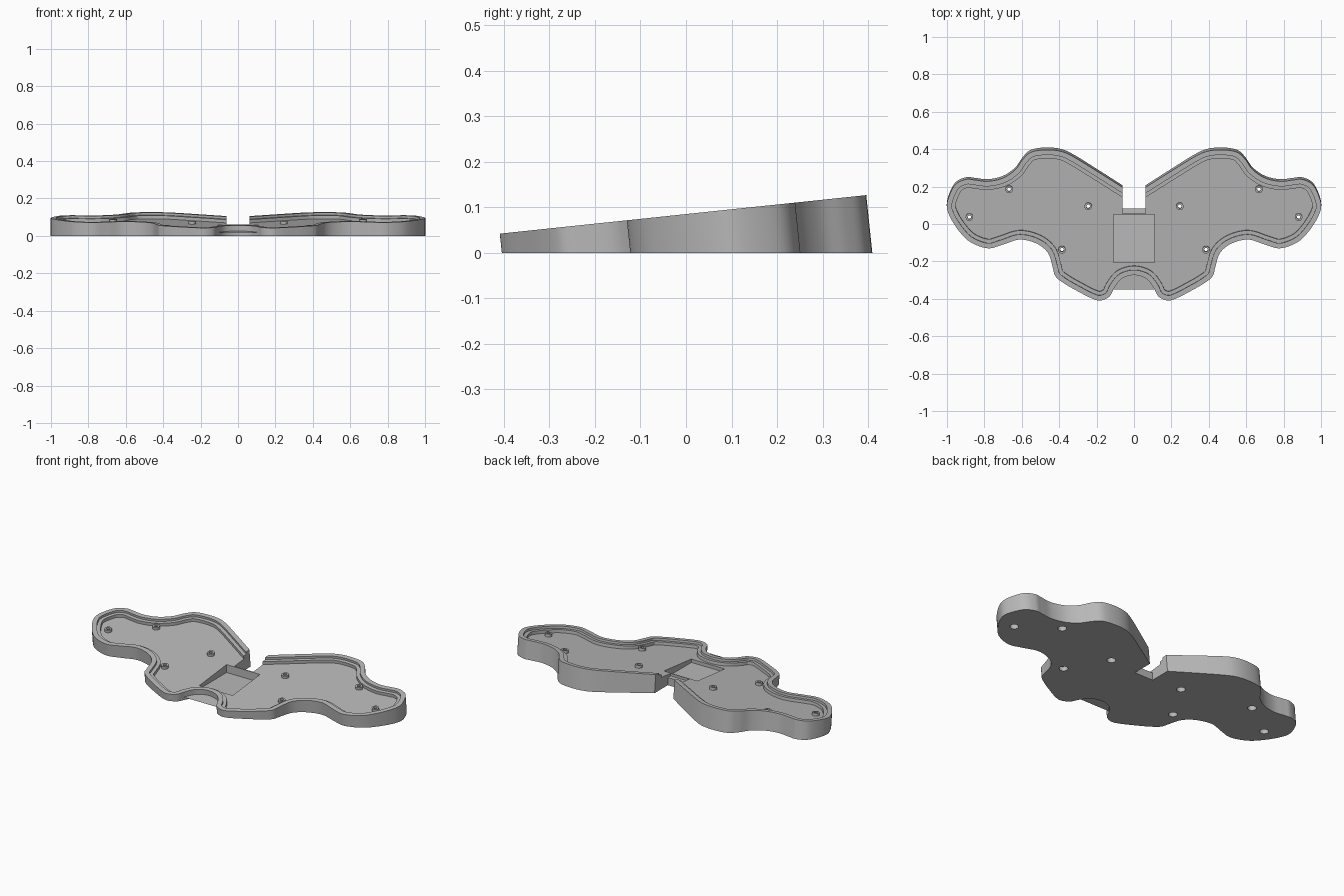
import bpy, bmesh, math
from mathutils import Vector, Matrix

cube = bpy.data.objects.get("Cube")
if cube:
    bpy.data.objects.remove(cube, do_unlink=True)

TILT = math.radians(6)
NORMAL = Vector((0, -math.sin(TILT), math.cos(TILT)))
MID_HEIGHT = 0.0853
RIM, LEDGE = 0.027, 0.047            # inset of the rim and of the plate ledge
LEDGE_DEPTH, FLOOR_DEPTH = 0.013, 0.031

gray = bpy.data.materials.new("warm gray plastic")
gray.use_nodes = True
color = (0.48, 0.48, 0.48, 1)
gray.diffuse_color = color
gray.node_tree.nodes["Principled BSDF"].inputs["Base Color"].default_value = color


def on_slope(x, y, depth=0.0):
    """Point below the tilted top plane, measured along its normal."""
    return Vector((x, y, MID_HEIGHT + y * math.tan(TILT))) - NORMAL * depth


def make_object(name, bm):
    bmesh.ops.recalc_face_normals(bm, faces=bm.faces)
    mesh = bpy.data.meshes.new(name)
    bm.to_mesh(mesh)
    bm.free()
    mesh.materials.append(gray)
    obj = bpy.data.objects.new(name, mesh)
    bpy.context.collection.objects.link(obj)
    return obj


def select(obj):
    bpy.ops.object.select_all(action='DESELECT')
    obj.select_set(True)
    bpy.context.view_layer.objects.active = obj


def cut(target, cutter):
    cutter.hide_render = True
    mod = target.modifiers.new("cut", 'BOOLEAN')
    mod.operation, mod.solver, mod.object = 'DIFFERENCE', 'EXACT', cutter
    select(target)
    bpy.ops.object.modifier_apply(modifier=mod.name)
    bpy.data.objects.remove(cutter, do_unlink=True)


def box(name, low, high):
    bm = bmesh.new()
    low, high = Vector(low), Vector(high)
    bmesh.ops.create_cube(bm, size=1)
    for v in bm.verts:
        v.co = Vector(l + (c + 0.5) * (h - l) for l, c, h in zip(low, v.co, high))
    return make_object(name, bm)


def tilted_cylinder(name, x, y, radius, depth_top, depth_bottom):
    bm = bmesh.new()
    spot = on_slope(x, y, (depth_top + depth_bottom) / 2)
    bmesh.ops.create_cone(bm, cap_ends=True, segments=24, radius1=radius, radius2=radius,
                          depth=depth_bottom - depth_top,
                          matrix=Matrix.Translation(spot) @ Matrix.Rotation(TILT, 4, 'X'))
    return make_object(name, bm)


def smooth_path(points, steps=6):
    """Catmull-Rom curve through an open row of points."""
    pts = [Vector(p) for p in points]
    pts = [2 * pts[0] - pts[1]] + pts + [Vector((-pts[-2].x, pts[-2].y))]
    out = []
    for a, b, c, d in zip(pts, pts[1:], pts[2:], pts[3:]):
        for i in range(steps):
            t = i / steps
            out.append(0.5 * (2 * b + (c - a) * t + (2 * a - 5 * b + 4 * c - d) * t * t
                              + (3 * b - a - 3 * c + d) * t ** 3))
    return out + [pts[-2]]


def inset(loop, distance):
    out = []
    for i, p in enumerate(loop):
        d1 = (p - loop[i - 1]).normalized()
        d2 = (loop[(i + 1) % len(loop)] - p).normalized()
        n = Vector((d1.y + d2.y, -d1.x - d2.x)).normalized()
        out.append(p + n * distance / max(0.6, n.dot(Vector((d1.y, -d1.x)))))
    return out


# Outline of one wing, from the back centre round to the front centre
wing = [(0, .157), (.06, .195), (.19, .277), (.32, .357), (.39, .388), (.47, .396),
        (.55, .384), (.595, .345), (.635, .29), (.70, .246), (.78, .228),
        (.85, .235), (.90, .238), (.96, .205), (1, .11), (.985, .04),
        (.93, -.045), (.87, -.10), (.78, -.13), (.70, -.11), (.61, -.083),
        (.52, -.105), (.46, -.155), (.435, -.23), (.42, -.28), (.37, -.32),
        (.30, -.36), (.23, -.396), (.18, -.409), (.13, -.387), (.105, -.34),
        (.065, -.292), (0, -.273)]
half = smooth_path(wing)
outline = half + [Vector((-p.x, p.y)) for p in half[-2:0:-1]]

# Tray: outer wall, rim, plate ledge and floor as stacked rings
bm = bmesh.new()
rim_inner, ledge_inner = inset(outline, RIM), inset(outline, LEDGE)
rings = [[on_slope(p.x, p.y, on_slope(p.x, p.y).z / NORMAL.z) for p in outline]]
for loop, depth in ((outline, 0), (rim_inner, 0), (rim_inner, LEDGE_DEPTH),
                    (ledge_inner, LEDGE_DEPTH), (ledge_inner, FLOOR_DEPTH)):
    rings.append([on_slope(p.x, p.y, depth) for p in loop])
rings = [[bm.verts.new(co) for co in ring] for ring in rings]
for lower, upper in zip(rings, rings[1:]):
    for i in range(len(lower)):
        bm.faces.new((lower[i - 1], lower[i], upper[i], upper[i - 1]))
bm.faces.new(rings[0])
bm.faces.new(rings[-1])
tray = make_object("tray", bm)

# Controller pocket, cable notch and the low sill in front of the notch
cut(tray, box("pocket_cutter", (-.11, -.207, .012), (.11, .05, .3)))
cut(tray, box("notch_cutter", (-.062, .082, -.1), (.062, .5, .3)))
cut(tray, box("sill_cutter", (-.062, .056, .045), (.062, .2, .3)))

# Screw bosses on the floor, with holes and counterbores beneath
spots = [(.245, .092), (.385, -.14), (.668, .183), (.88, .034)]
for side, label in ((1, "left"), (-1, "right")):
    for number, (x, y) in enumerate(spots, 1):
        x *= side
        cut(tray, tilted_cylinder("bore_cutter", x, y, .024, FLOOR_DEPTH + .011, .3))
        cut(tray, tilted_cylinder("hole_cutter", x, y, .01, FLOOR_DEPTH - .01, FLOOR_DEPTH + .03))
        boss = tilted_cylinder(f"{label}_boss_{number}", x, y, .02, FLOOR_DEPTH - .016,
                               FLOOR_DEPTH + .001)
        cut(boss, tilted_cylinder("boss_cutter", x, y, .01, 0, FLOOR_DEPTH + .03))
        select(boss)
        bpy.ops.object.shade_smooth_by_angle(angle=math.radians(30))

select(tray)
bpy.ops.object.shade_smooth_by_angle(angle=math.radians(30))
